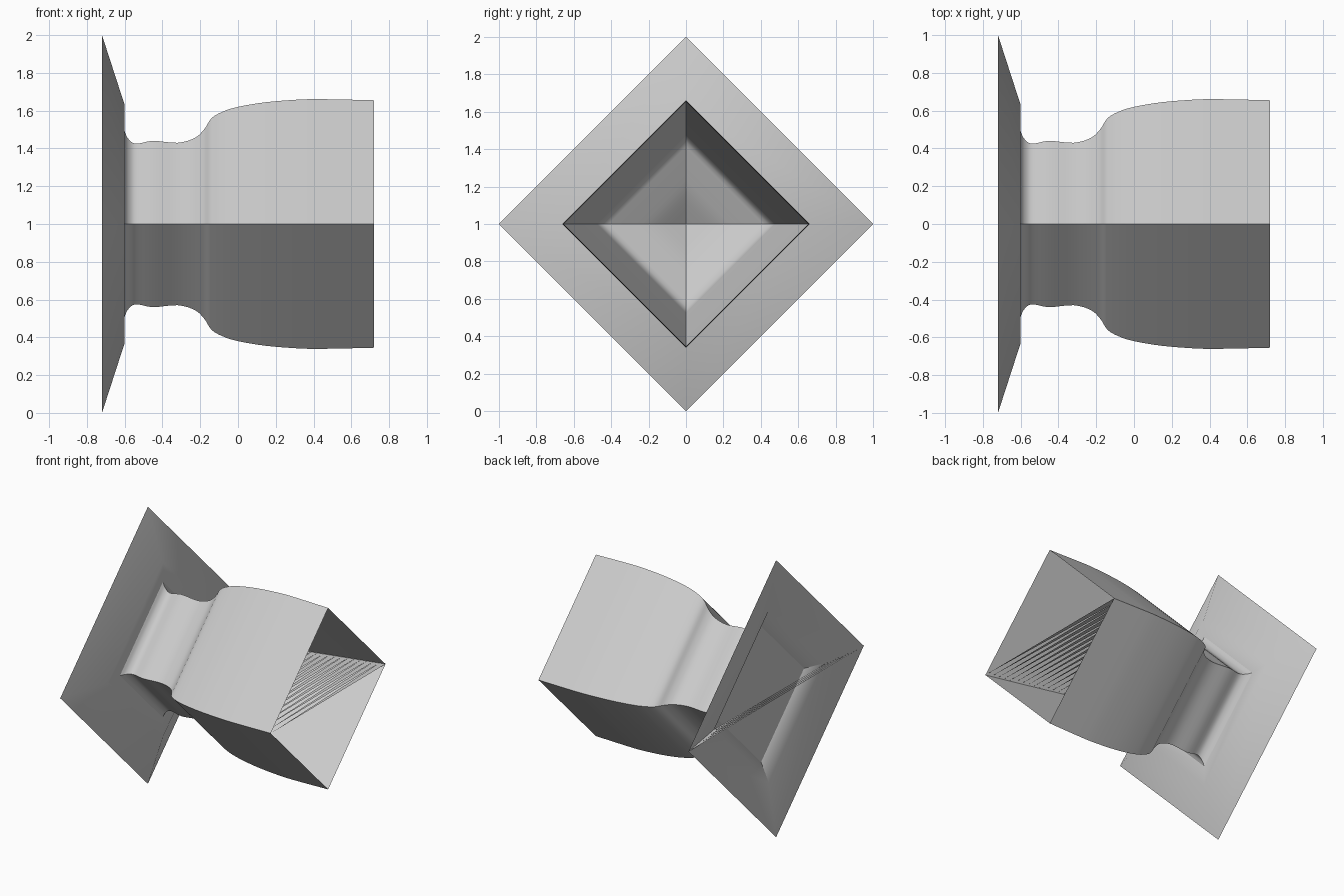
import bpy, bmesh
from mathutils import Vector, geometry

cube = bpy.data.objects.get("Cube")
if cube:
    bpy.data.objects.remove(cube)

mat = bpy.data.materials.new("light grey")
mat.use_nodes = True
GREY = (0.6, 0.6, 0.6, 1)
mat.diffuse_color = GREY
mat.node_tree.nodes["Principled BSDF"].inputs["Base Color"].default_value = GREY

SIDES = [(1, 0), (0, 1), (-1, 0), (0, -1)]   # square section, corners on y and z


def curve(points, steps=4):
    """Smooth curve through (x, radius) points."""
    p = [Vector((*q, 0)) for q in points]
    tang = [(p[min(i + 1, len(p) - 1)] - p[max(i - 1, 0)]) / 2 for i in range(len(p))]
    out = []
    for i in range(len(p) - 1):
        seg = geometry.interpolate_bezier(p[i], p[i] + tang[i] / 3,
                                          p[i + 1] - tang[i + 1] / 3, p[i + 1], steps + 1)
        out += [(v.x, v.y) for v in seg[:-1]]
    return out + [points[-1]]


def finish(bm, name):
    me = bpy.data.meshes.new(name)
    bm.to_mesh(me)
    bm.free()
    me.materials.append(mat)
    ob = bpy.data.objects.new(name, me)
    bpy.context.collection.objects.link(ob)
    return ob


# Goblet lying on its side: hollow foot, stem, bowl and cavity in one profile
foot_hollow = [(-0.58, 0), (-0.6, 0.49), (-0.66, 0.62), (-0.72, 1)]
foot_top = [(-0.6, 0.63)]
outside = curve([(-0.6, 0.49), (-0.58, 0.45), (-0.54, 0.425), (-0.45, 0.44),
                 (-0.32, 0.43), (-0.23, 0.455), (-0.18, 0.5), (-0.14, 0.56),
                 (-0.08, 0.595), (0, 0.62), (0.15, 0.645), (0.35, 0.66),
                 (0.5, 0.66), (0.72, 0.655)])
inside = curve([(0.72, 0.655), (0.45, 0.59), (0.19, 0.525), (-0.04, 0.465)])
floor = curve([(-0.06, 0.44), (-0.12, 0.3), (-0.18, 0.17), (-0.28, 0)])
profile = foot_hollow + foot_top + outside + inside[1:] + floor

bm = bmesh.new()
rings = [[bm.verts.new((x, r * a, 1 + r * b)) for a, b in SIDES] for x, r in profile]
for lo, hi in zip(rings, rings[1:]):
    for i in range(4):
        j = (i + 1) % 4
        bm.faces.new((lo[i], lo[j], hi[j], hi[i]))
bmesh.ops.remove_doubles(bm, verts=bm.verts, dist=1e-5)
bmesh.ops.recalc_face_normals(bm, faces=bm.faces)
goblet = finish(bm, "goblet")
bpy.context.view_layer.objects.active = goblet
goblet.select_set(True)
bpy.ops.object.shade_smooth_by_angle(angle=0.6)


# Thin tapered slats lying across the middle of each cavity
def slats(name, start, end, count):
    bm = bmesh.new()
    (x0, r0), (x1, r1) = start, end
    for k in range(count):
        s, t = k / count, (k + 1) / count
        xa, ra = x0 + (x1 - x0) * s, r0 + (r1 - r0) * s
        xb, rb = x0 + (x1 - x0) * t, r0 + (r1 - r0) * t
        face = bm.faces.new([bm.verts.new(c) for c in
                             ((xa, -ra, 1), (xa, ra, 1), (xb, rb, 1))])
        face.normal_update()
        if face.normal.z < 0:
            face.normal_flip()
    finish(bm, name)


slats("bowl_slats", (0.72, 0.655), (-0.04, 0.465), 18)
slats("foot_slats", (-0.72, 1), (-0.66, 0.62), 4)
